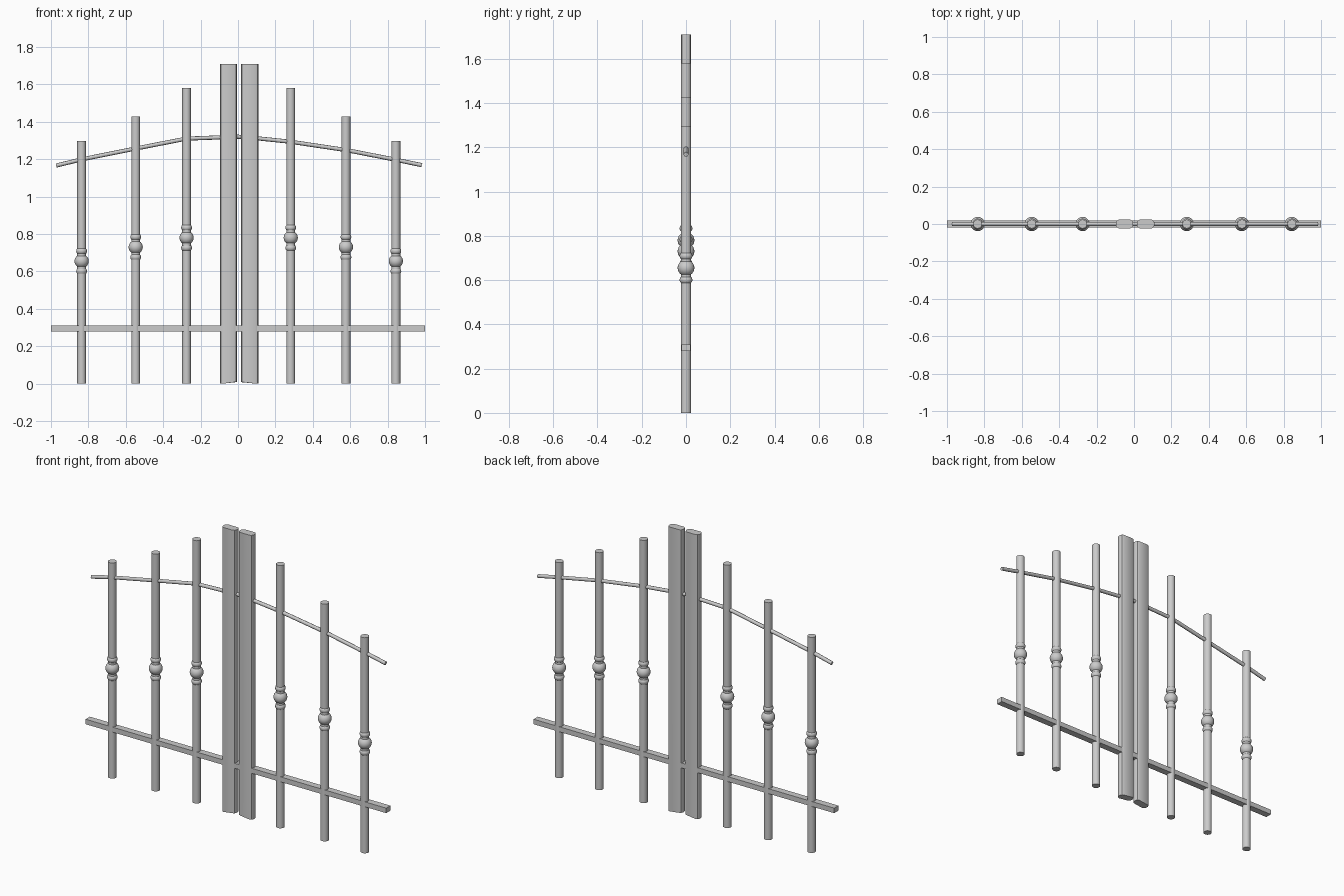
import bpy, bmesh, math

if "Cube" in bpy.data.objects:
    bpy.data.objects.remove(bpy.data.objects["Cube"])


def finish(obj, name):
    obj.name = name
    bpy.context.view_layer.objects.active = obj
    bpy.ops.object.select_all(action='DESELECT')
    obj.select_set(True)
    bpy.ops.object.shade_smooth_by_angle(angle=math.radians(35))


def ball(name, x, z, r, h):
    bpy.ops.mesh.primitive_uv_sphere_add(segments=20, ring_count=12, location=(x, 0, z))
    obj = bpy.context.object
    obj.scale = (r, r, h)
    bpy.ops.object.transform_apply(location=False, rotation=False, scale=True)
    finish(obj, name)


# Upright bars, each with a collar of three turned beads
for i, (x, top, bead) in enumerate([
        (-0.836, 1.296, 0.655), (-0.547, 1.427, 0.73), (-0.275, 1.58, 0.78),
        (0.282, 1.58, 0.78), (0.577, 1.427, 0.73), (0.844, 1.296, 0.655)]):
    bpy.ops.mesh.primitive_cylinder_add(vertices=20, radius=0.0235, depth=top,
                                        location=(x, 0, top / 2))
    finish(bpy.context.object, f"upright_bar_{i + 1}")
    ball(f"bead_middle_{i + 1}", x, bead, 0.038, 0.037)
    for side, s in (("lower", -1), ("upper", 1)):
        ball(f"bead_{side}_{i + 1}", x, bead + s * 0.054, 0.029, 0.023)


# Central posts: flat bars with rounded edges, inner foot slightly raised
def post(name, x0, x1, top):
    r, c, n = 0.0235, 0.016, 5
    outline = []
    for cx, start in ((x1 - c, -90), (x0 + c, 90)):
        for k in range(n + 1):
            a = math.radians(start + 180 * k / n)
            outline.append((cx + c * math.cos(a), r * math.sin(a)))
    bm = bmesh.new()
    foot = [bm.verts.new((x, y, 0.008 if abs(x) < 0.05 else 0)) for x, y in outline]
    head = [bm.verts.new((x, y, top)) for x, y in outline]
    bm.faces.new(foot[::-1])
    bm.faces.new(head)
    count = len(outline)
    for k in range(count):
        j = (k + 1) % count
        bm.faces.new((foot[k], foot[j], head[j], head[k]))
    mesh = bpy.data.meshes.new(name)
    bm.to_mesh(mesh)
    bm.free()
    obj = bpy.data.objects.new(name, mesh)
    bpy.context.collection.objects.link(obj)
    finish(obj, name)


post("left_centre_post", -0.097, -0.004, 1.71)
post("right_centre_post", 0.014, 0.11, 1.71)

# Straight bottom rail
bpy.ops.mesh.primitive_cube_add(size=1, location=(0, 0, 0.295))
rail = bpy.context.object
rail.scale = (2, 0.04, 0.03)
bpy.ops.object.transform_apply(location=False, rotation=False, scale=True)
rail.name = "bottom_rail"

# Arched top rail swept along a polyline
path = [(-0.972, 1.166), (-0.836, 1.199), (-0.547, 1.257), (-0.275, 1.31),
        (0, 1.32), (0.1, 1.312), (0.282, 1.293), (0.577, 1.249),
        (0.844, 1.197), (0.983, 1.168)]
curve = bpy.data.curves.new("top_rail", 'CURVE')
curve.dimensions = '3D'
curve.bevel_depth = 0.011
curve.bevel_resolution = 2
curve.use_fill_caps = True
spline = curve.splines.new('POLY')
spline.points.add(len(path) - 1)
for p, (x, z) in zip(spline.points, path):
    p.co = (x, 0, z, 1)
top_rail = bpy.data.objects.new("top_rail", curve)
bpy.context.collection.objects.link(top_rail)
